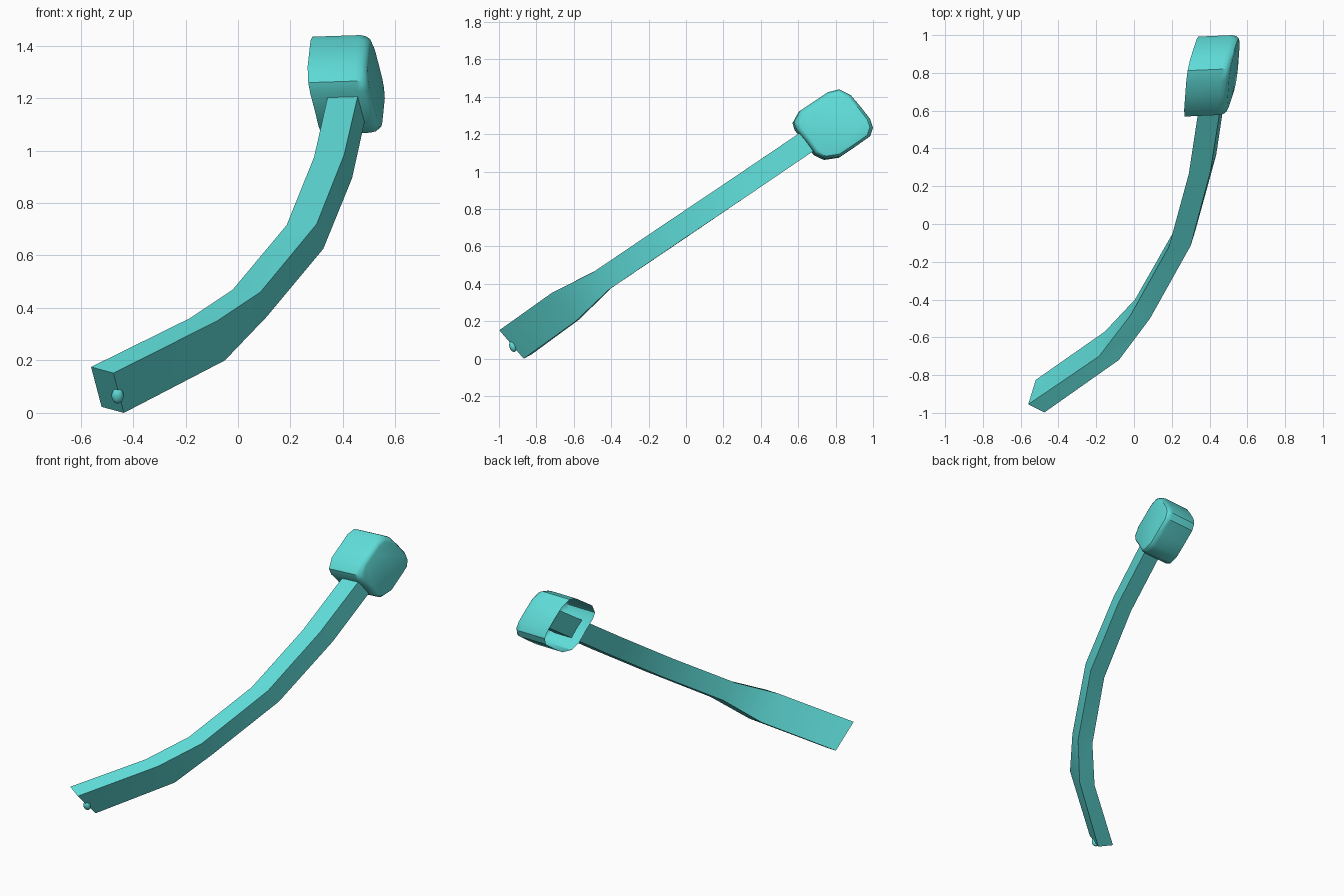
import bpy, bmesh, math
from mathutils import Matrix, Vector

if "Cube" in bpy.data.objects:
    bpy.data.objects.remove(bpy.data.objects["Cube"])

teal = bpy.data.materials.new("teal")
teal.diffuse_color = (0.114, 0.716, 0.686, 1)
teal.use_nodes = True
teal.node_tree.nodes["Principled BSDF"].inputs["Base Color"].default_value = teal.diffuse_color


def loft(name, rings, cap_start, cap_end):
    """Skin a list of closed rings into one smooth-by-angle object."""
    bm = bmesh.new()
    vs = [[bm.verts.new(p) for p in ring] for ring in rings]
    n = len(vs[0])
    for a, b in zip(vs, vs[1:]):
        for i in range(n):
            j = (i + 1) % n
            bm.faces.new((a[i], a[j], b[j], b[i]))
    if cap_start:
        bm.faces.new(vs[0][::-1])
    if cap_end:
        bm.faces.new(vs[-1])
    bmesh.ops.recalc_face_normals(bm, faces=bm.faces)
    return finish(name, bm)


def finish(name, bm):
    me = bpy.data.meshes.new(name)
    bm.to_mesh(me)
    bm.free()
    me.materials.append(teal)
    ob = bpy.data.objects.new(name, me)
    bpy.context.collection.objects.link(ob)
    bpy.ops.object.select_all(action='DESELECT')
    ob.select_set(True)
    bpy.context.view_layer.objects.active = ob
    bpy.ops.object.shade_smooth_by_angle(angle=math.radians(35))
    return ob


# Curved square handle: three corners per section, the fourth completes it
sections = [
    ((-0.56, -0.955, 0.175), (-0.475, -0.998, 0.152), (-0.435, -0.868, 0.0)),
    ((-0.185, -0.70, 0.36), (-0.08, -0.72, 0.35), (-0.05, -0.59, 0.20)),
    ((-0.02, -0.485, 0.47), (0.085, -0.50, 0.46), (0.11, -0.415, 0.367)),
    ((0.185, -0.12, 0.715), (0.30, -0.115, 0.72), (0.325, -0.035, 0.625)),
    ((0.29, 0.265, 0.975), (0.405, 0.28, 0.985), (0.435, 0.365, 0.895)),
    ((0.37, 0.79, 1.33), (0.485, 0.79, 1.33), (0.51, 0.865, 1.235)),
]
rings = []
for s in sections:
    a, b, c = map(Vector, s)
    rings.append((a, b, c, a + c - b))
loft("handle", rings, True, True)

# Head: thin rounded cup, open towards -x, with a rolled edge on the cap side
profile = [(.577, 1.265), (.61, 1.325), (.685, 1.375), (.76, 1.425), (.82, 1.44),
           (.88, 1.41), (.935, 1.345), (.985, 1.28), (1.0, 1.235), (.985, 1.19),
           (.90, 1.13), (.825, 1.08), (.745, 1.068), (.69, 1.095), (.64, 1.165),
           (.59, 1.225)]
cy, cz = 0.787, 1.253


def head_ring(c, scale, dy, dz):
    pts = []
    for y, z in profile:
        y, z = (y - cy) * scale, (z - cz) * scale
        pts.append((c + 0.16 * y - 0.13 * z, cy + y + dy, cz + z + dz))
    return pts


loft("head", [head_ring(.303, 1.0, -.008, -.006), head_ring(.485, 1.0, 0, 0),
              head_ring(.507, .975, 0, 0), head_ring(.521, .92, 0, 0),
              head_ring(.526, .84, 0, 0)], False, True)

# Small egg-shaped button on the lower end of the handle
bm = bmesh.new()
bmesh.ops.create_uvsphere(bm, u_segments=20, v_segments=12, radius=1)
bmesh.ops.transform(bm, verts=bm.verts, matrix=Matrix.Translation((-0.459, -0.925, 0.065))
                    @ Matrix.Rotation(math.radians(20), 4, 'X')
                    @ Matrix.Diagonal((0.023, 0.019, 0.030, 1)))
finish("button", bm)
